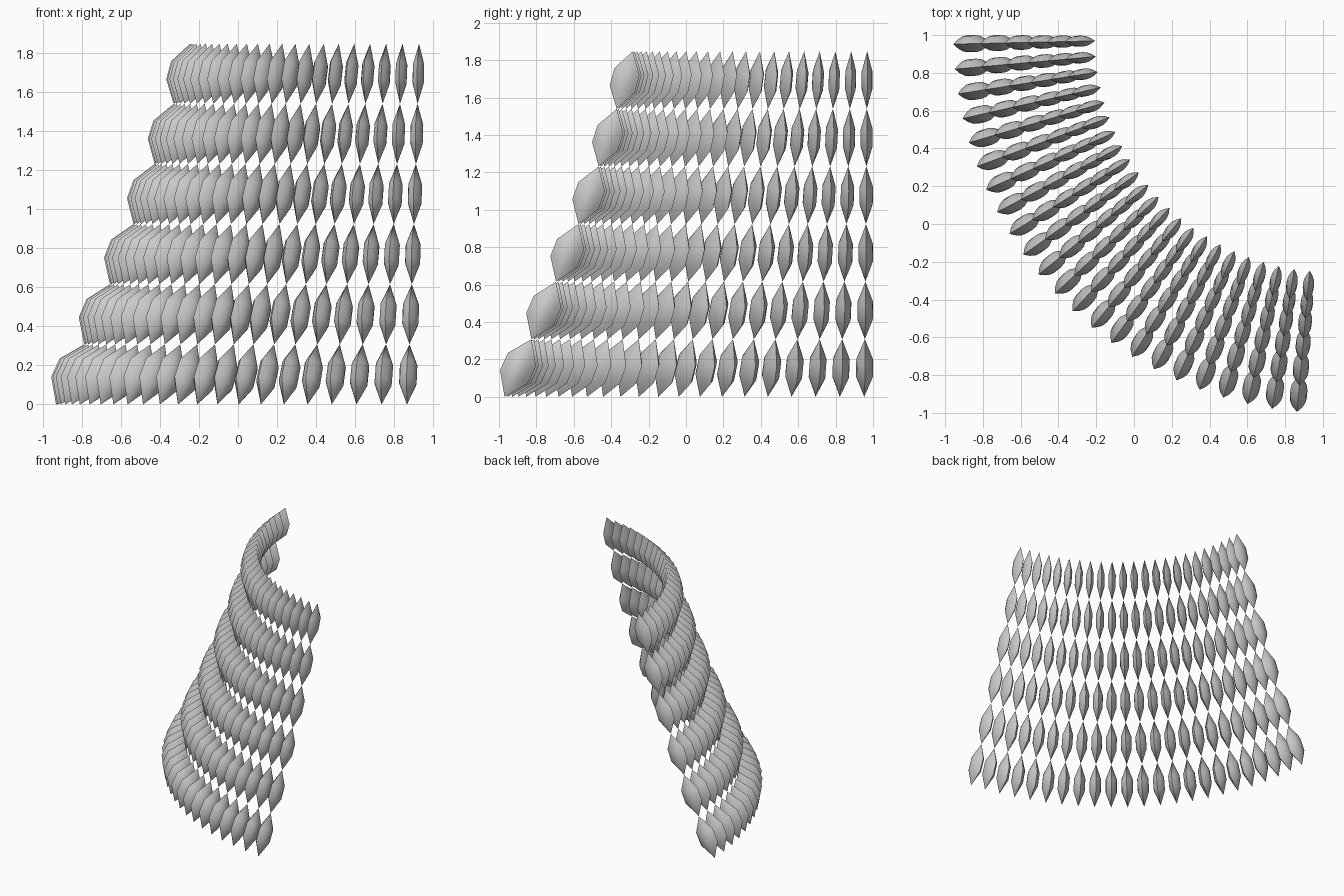
import bpy, bmesh, math
from mathutils import Vector

if "Cube" in bpy.data.objects:
    bpy.data.objects.remove(bpy.data.objects["Cube"])

COLS, ROWS, STEPS = 23, 6, 6
CENTRE = Vector((1.044, 0.998, 0))          # axis of the curved screen
A0, A1 = math.radians(181.3), math.radians(264.8)
HEIGHT = 1.847

grey = bpy.data.materials.new("grey")
grey.diffuse_color = (0.6, 0.6, 0.6, 1)
grey.use_nodes = True
grey.node_tree.nodes["Principled BSDF"].inputs["Base Color"].default_value = grey.diffuse_color

# lens cross-section: (sideways, outward), pointed at both ends
SECTION = [(1 - v * v, v) for v in (2 * k / STEPS - 1 for k in range(STEPS))]
SECTION += [(-x, -y) for x, y in SECTION]


def node(angle, s):
    """Joint on the leaning, slightly bowed screen at height fraction s."""
    r = 1.976 - 0.899 * s + 0.212 * s * s
    return CENTRE + Vector((r * math.cos(angle), r * math.sin(angle), HEIGHT * s))


def spindle(bm, a, b, side, half_w, half_d):
    """Pointed fin from a to b with a lens section and hexagonal profile."""
    out = side.cross((b - a).normalized())
    rings = []
    for t in (0.35, 0.65):
        c = a.lerp(b, t)
        rings.append([bm.verts.new(c + side * half_w * x + out * half_d * y)
                      for x, y in SECTION])
    lo, hi = bm.verts.new(a), bm.verts.new(b)
    n = len(SECTION)
    for k in range(n):
        m = (k + 1) % n
        bm.faces.new((lo, rings[0][m], rings[0][k]))
        bm.faces.new((rings[0][k], rings[0][m], rings[1][m], rings[1][k]))
        bm.faces.new((rings[1][k], rings[1][m], hi))
    # keep the inner and outer ridges crisp
    for k in (0, STEPS):
        for p, q in ((lo, rings[0][k]), (rings[0][k], rings[1][k]), (rings[1][k], hi)):
            bm.edges.get((p, q)).smooth = False


# one object per row of fins
for j in range(ROWS):
    bm = bmesh.new()
    f = j / (ROWS - 1)
    for i in range(COLS):
        ang = A0 + (A1 - A0) * i / (COLS - 1)
        side = Vector((-math.sin(ang), math.cos(ang), 0))
        spindle(bm, node(ang, j / ROWS), node(ang, (j + 1) / ROWS), side,
                0.045 - 0.016 * f, 0.083 - 0.013 * f)
    bmesh.ops.recalc_face_normals(bm, faces=bm.faces)
    for face in bm.faces:
        face.smooth = True
    me = bpy.data.meshes.new("fin_row_%d" % (j + 1))
    bm.to_mesh(me)
    bm.free()
    me.materials.append(grey)
    ob = bpy.data.objects.new(me.name, me)
    bpy.context.collection.objects.link(ob)
